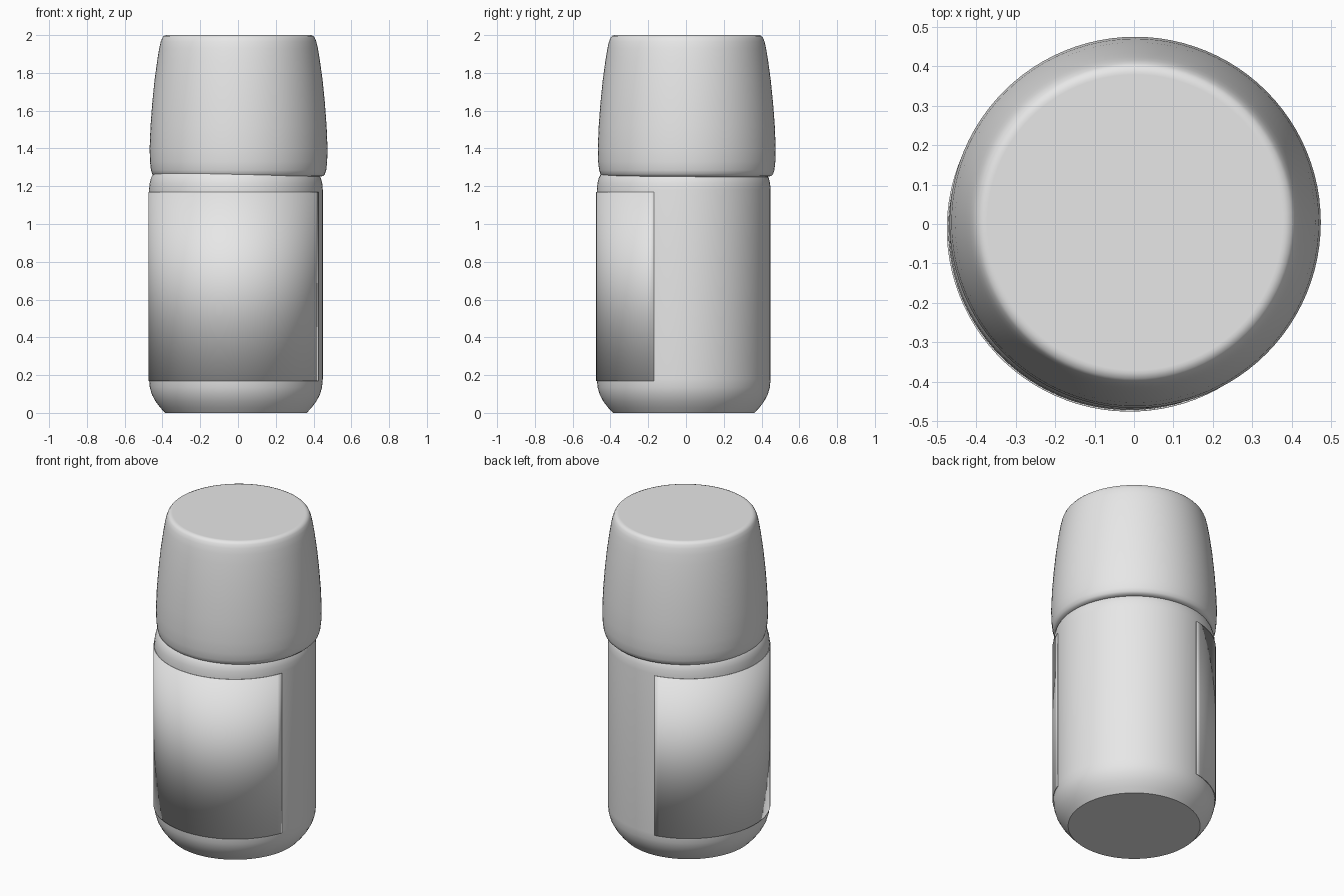
import bpy
import bmesh
from math import radians
from mathutils import Vector

cube = bpy.data.objects.get("Cube")
if cube:
    bpy.data.objects.remove(cube)


def make_material(name, colour):
    mat = bpy.data.materials.new(name)
    mat.use_nodes = True
    mat.diffuse_color = colour
    mat.node_tree.nodes["Principled BSDF"].inputs["Base Color"].default_value = colour
    return mat


def lathe(name, profile, centre, mat, start=0, sweep=360, steps=96):
    """Turn a (radius, height) profile about a vertical axis."""
    bm = bmesh.new()
    verts = [bm.verts.new((r, 0, z)) for r, z in profile]
    edges = [bm.edges.new(pair) for pair in zip(verts, verts[1:])]
    bmesh.ops.spin(bm, geom=verts + edges, cent=(0, 0, 0), axis=(0, 0, 1),
                   angle=radians(sweep), steps=steps)
    bmesh.ops.remove_doubles(bm, verts=bm.verts[:], dist=0.0001)
    bmesh.ops.recalc_face_normals(bm, faces=bm.faces[:])
    # An open strip has no inside, so point its faces away from the axis
    if sweep < 360:
        for face in bm.faces:
            outward = face.calc_center_median() * Vector((1, 1, 0))
            if face.normal.dot(outward) < 0:
                face.normal_flip()
    mesh = bpy.data.meshes.new(name)
    bm.to_mesh(mesh)
    bm.free()
    mesh.materials.append(mat)
    obj = bpy.data.objects.new(name, mesh)
    bpy.context.collection.objects.link(obj)
    obj.location = centre
    obj.rotation_euler.z = radians(start)
    bpy.ops.object.select_all(action="DESELECT")
    obj.select_set(True)
    bpy.context.view_layer.objects.active = obj
    bpy.ops.object.shade_smooth_by_angle(angle=radians(40))
    return obj


grey = make_material("light grey", (0.8, 0.8, 0.8, 1))
body_centre = (-0.011, -0.012, 0)

# Bottle body with a chamfered foot and rounded shoulder
lathe("bottle_body", [
    (0, 0), (0.375, 0), (0.4, 0.027), (0.425, 0.06), (0.445, 0.097),
    (0.456, 0.135), (0.46, 0.18), (0.46, 1.18), (0.457, 1.215),
    (0.45, 1.243), (0.437, 1.268), (0.418, 1.288), (0.39, 1.3), (0, 1.3),
], body_centre, grey)

# Thin label wrapped part of the way round the body
label = lathe("label", [(0.464, 0.17), (0.464, 1.17)], body_centre, grey,
              start=100, sweep=240, steps=64)
shell = label.modifiers.new("thickness", "SOLIDIFY")
shell.thickness = 0.005
shell.offset = -1

# Tapered cap with a soft top rim and rolled lower edge
lathe("cap", [
    (0, 1.25), (0.43, 1.25), (0.447, 1.254), (0.457, 1.264), (0.464, 1.285),
    (0.469, 1.33), (0.471, 1.4), (0.466, 1.52), (0.457, 1.64),
    (0.445, 1.76), (0.43, 1.87), (0.42, 1.93), (0.412, 1.965),
    (0.404, 1.985), (0.396, 1.995), (0.383, 2), (0.375, 2), (0, 2),
], (0.003, 0.004, 0), grey)
